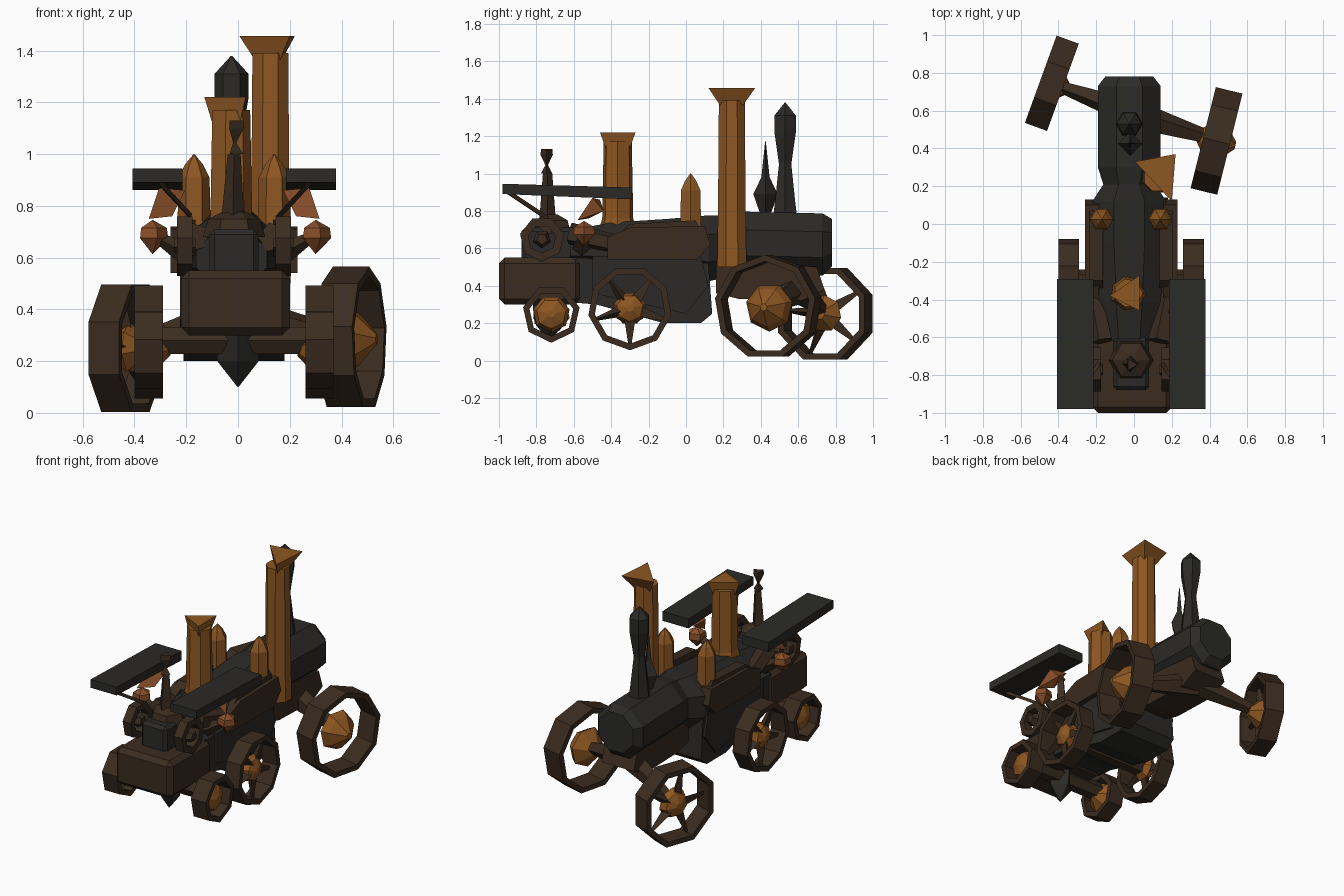
import bpy, bmesh, math
from mathutils import Matrix, Vector

if "Cube" in bpy.data.objects:
    bpy.data.objects.remove(bpy.data.objects["Cube"])


def material(name, c):
    m = bpy.data.materials.new(name)
    m.diffuse_color = (*c, 1)
    m.use_nodes = True
    m.node_tree.nodes["Principled BSDF"].inputs["Base Color"].default_value = m.diffuse_color
    return m


COPPER = material("copper", (0.27, 0.095, 0.016))
RUST = material("rust", (0.24, 0.075, 0.022))
BROWN = material("dark_brown", (0.043, 0.025, 0.014))
IRON = material("dark_iron", (0.024, 0.023, 0.020))


def make(name, verts, faces, mat, mtx=None):
    bm = bmesh.new()
    vs = [bm.verts.new(v) for v in verts]
    for f in faces:
        bm.faces.new([vs[i] for i in f])
    bmesh.ops.remove_doubles(bm, verts=bm.verts, dist=1e-5)
    bmesh.ops.recalc_face_normals(bm, faces=bm.faces)
    if mtx:
        bm.transform(mtx)
    me = bpy.data.meshes.new(name)
    bm.to_mesh(me)
    bm.free()
    me.materials.append(mat)
    ob = bpy.data.objects.new(name, me)
    bpy.context.collection.objects.link(ob)
    return ob


def skin(rings, closed=False):
    """Faces joining equal rings of points; capped unless the rings loop round."""
    n, k = len(rings[0]), len(rings)
    verts = [p for r in rings for p in r]
    faces = []
    for i in range(k if closed else k - 1):
        j = (i + 1) % k
        for a in range(n):
            b = (a + 1) % n
            faces.append((i * n + a, i * n + b, j * n + b, j * n + a))
    if not closed:
        faces += [tuple(range(n)), tuple(range((k - 1) * n, k * n))]
    return verts, faces


def lathe(name, profile, n, mat, mtx, closed=False, phase=0.0):
    """Turn (radius, height) points round local z."""
    rings = [[(max(r, 0.002) * math.cos(phase + a * math.tau / n),
               max(r, 0.002) * math.sin(phase + a * math.tau / n), h)
              for a in range(n)] for r, h in profile]
    return make(name, *skin(rings, closed), mat, mtx)


def at(x, y, z):
    return Matrix.Translation((x, y, z))


def prism(name, prof, x0, x1, mat):
    """Extrude a (y, z) outline across x."""
    return make(name, *skin([[(x, y, z) for y, z in prof] for x in (x0, x1)]), mat)


def box(name, lo, hi, mat, bevel=0.0):
    ob = prism(name, [(lo[1], lo[2]), (hi[1], lo[2]), (hi[1], hi[2]), (lo[1], hi[2])],
               lo[0], hi[0], mat)
    if bevel:
        mod = ob.modifiers.new("bevel", 'BEVEL')
        mod.width, mod.segments = bevel, 1
    return ob


def rod(name, a, b, r0, r1, n, mat):
    a, b = Vector(a), Vector(b)
    d = b - a
    return lathe(name, [(r0, 0), (r1, d.length)], n, mat,
                 Matrix.Translation(a) @ d.to_track_quat('Z', 'Y').to_matrix().to_4x4())


def wheel(name, side, loc, r, w, steer=0.0, hub=0.11, n=9, turn=0.0, out=-0.01, spokes=5):
    m = at(*loc) @ Matrix.Rotation(math.radians(steer), 4, 'Z') \
        @ Matrix.Rotation(side * math.pi / 2, 4, 'Y')
    ph = (0 if side > 0 else math.pi) + turn
    h = w / 2
    lathe(name + "_rim", [(r, -h), (r, h), (r - 0.035, h), (r - 0.035, -h)], n,
          BROWN, m, True, ph)
    lathe(name + "_hub", [(0.03, -h - 0.03), (hub, -0.02), (hub * 0.8, h * 0.4), (0.02, h + out)],
          7, COPPER, m)
    for i in range(spokes):
        a = ph + i * math.tau / spokes
        d = Vector((math.cos(a), math.sin(a), 0))
        rod(name + "_spoke", m @ (d * hub * 0.6), m @ (d * (r - 0.02)), 0.035, 0.008, 3, BROWN)


# Wheels: steered pair at the tail, two fixed pairs forward
wheel("steered_wheel_left", -1, (-0.435, 0.745, 0.25), 0.266, 0.125, -20, 0.10, 8,
      math.pi / 8)
wheel("steered_wheel_right", 1, (0.437, 0.44, 0.285), 0.28, 0.145, -14, 0.13, 9, math.pi,
      0.03, 0)
for s, tag in ((-1, "left"), (1, "right")):
    cx = -0.015 + s * 0.33
    wheel("drive_wheel_" + tag, s, (cx, -0.30, 0.28), 0.225, 0.11, 0, 0.09)
    wheel("small_wheel_" + tag, s, (cx, -0.72, 0.25), 0.155, 0.11, 0, 0.10, 7, 0, -0.01, 0)

# Axles
rod("steering_axle_left", (-0.02, 0.60, 0.38), (-0.42, 0.74, 0.26), 0.075, 0.03, 5, BROWN)
rod("steering_axle_right", (-0.02, 0.58, 0.38), (0.42, 0.45, 0.29), 0.085, 0.035, 5, BROWN)
for y in (-0.30, -0.72):
    rod("fixed_axle", (-0.30, y, 0.28), (0.27, y, 0.28), 0.06, 0.06, 6, BROWN)

# Boiler and waist lofted along y: (y, half width, bottom, top)
sections = [(-0.62, 0.14, 0.50, 0.70), (-0.40, 0.17, 0.48, 0.74), (-0.10, 0.20, 0.48, 0.76),
            (0.12, 0.20, 0.42, 0.78), (0.21, 0.14, 0.44, 0.78), (0.30, 0.17, 0.46, 0.80),
            (0.73, 0.17, 0.45, 0.79), (0.78, 0.13, 0.50, 0.76)]
rings = []
for y, hw, lo, hi in sections:
    rings.append([(-0.025 + 1.06 * hw * math.cos((i + .5) * math.tau / 8),
                   y, (lo + hi) / 2 + 1.06 * (hi - lo) / 2 * math.sin((i + .5) * math.tau / 8))
                  for i in range(8)])
make("boiler", *skin(rings), IRON)

# Lower chassis, steering block and front tank
prism("chassis", [(-0.60, 0.31), (-0.48, 0.30), (-0.12, 0.20), (0.08, 0.20), (0.14, 0.25),
                  (0.12, 0.52), (-0.60, 0.55)], -0.21, 0.18, IRON)
prism("steering_block", [(0.16, 0.36), (0.28, 0.33), (0.62, 0.32), (0.74, 0.38), (0.70, 0.50),
                         (0.16, 0.55)], -0.13, 0.11, BROWN)
box("front_tank", (-0.22, -1.0, 0.30), (0.20, -0.56, 0.55), BROWN, 0.03)
lathe("skid_point", [(0.09, 0.31), (0.08, 0.20), (0, 0.10)], 4, IRON, at(0, -0.73, 0))

# Engine at the front
box("engine_block", (-0.11, -0.88, 0.53), (0.08, -0.60, 0.71), IRON, 0.02)
lathe("engine_dome", [(0.12, 0.68), (0.10, 0.75), (0.04, 0.78)], 6, BROWN, at(-0.015, -0.72, 0))
for s, tag in ((-1, "left"), (1, "right")):
    side = lambda d: -0.015 + s * d
    m = at(side(0.19), -0.77, 0.65) @ Matrix.Rotation(math.pi / 2, 4, 'Y')
    lathe("flywheel_" + tag, [(0.12, -0.03), (0.12, 0.03), (0.075, 0.03), (0.075, -0.03)],
          7, BROWN, m, True)
    lathe("flywheel_hub_" + tag, [(0.03, -0.04), (0.05, 0), (0.03, 0.04)], 5, BROWN, m)
    rod("engine_pipe_" + tag, (side(0.15), -0.62, 0.68), (side(0.2), -0.36, 0.62),
        0.06, 0.05, 5, BROWN)
    # Side panels along the waist
    xs = sorted((side(0.17), side(0.245)))
    prism("side_panel_" + tag, [(-0.42, 0.54), (0.06, 0.54), (0.13, 0.62), (0.10, 0.72),
                                (-0.30, 0.71), (-0.42, 0.66)], *xs, BROWN)
    xs = sorted((side(0.15), side(0.22)))
    prism("upper_panel_" + tag, [(-0.34, 0.69), (0.08, 0.70), (0.05, 0.75), (-0.30, 0.73)],
          *xs, BROWN)
    xs = sorted((side(0.16), side(0.21)))
    prism("side_plate_" + tag, [(-0.50, 0.36), (0.0, 0.25), (0.12, 0.40), (0.08, 0.56),
                                (-0.50, 0.56)], *xs, IRON)
    # Canopy boards
    xs = sorted((side(0.20), side(0.393)))
    prism("canopy_" + tag, [(-0.98, 0.89), (-0.29, 0.862), (-0.29, 0.925), (-0.98, 0.945)],
          *xs, IRON)
    # Lamps, their brackets and the canopy fins
    lathe("lamp_" + tag, [(0, -0.07), (0.06, -0.01), (0.055, 0.03), (0, 0.06)], 5, RUST,
          at(side(0.315), -0.545, 0.685))
    rod("lamp_bracket_" + tag, (side(0.16), -0.56, 0.60), (side(0.30), -0.545, 0.68),
        0.05, 0.02, 4, BROWN)
    make("canopy_fin_" + tag, [(side(0.33), -0.58, 0.75), (side(0.19), -0.46, 0.86),
                               (side(0.29), -0.50, 0.87), (side(0.24), -0.52, 0.76),
                               (side(0.27), -0.44, 0.80)],
         [(0, 3, 4), (0, 4, 2), (0, 2, 1, 3), (1, 2, 4), (1, 4, 3)], RUST)
    rod("canopy_strut_" + tag, (side(0.30), -0.95, 0.90), (side(0.17), -0.74, 0.76),
        0.012, 0.012, 3, BROWN)
    # Pointed valves on the waist
    lathe("valve_" + tag, [(0.065, 0.68), (0.06, 0.91), (0.035, 0.96), (0, 1.0)], 6, COPPER,
          at(side(0.155), 0.025, 0))


def flare(name, x, y, z0, z1, r, tips):
    """Three-cornered chimney mouth: round neck widening to the given tips."""
    low, high = [], []
    for dx, dy in tips:
        k = r / math.hypot(dx, dy)
        low.append((x + dx * k, y + dy * k, z0))
        high.append((x + dx, y + dy, z1))
    make(name, *skin([low, high]), COPPER)


# Copper chimneys with flat three-cornered mouths
lathe("tall_chimney", [(0.085, 0.50), (0.08, 0.80), (0.075, 1.39)], 8, COPPER,
      at(0.125, 0.245, 0), phase=math.pi / 8)
flare("tall_chimney_mouth", 0.125, 0.245, 1.36, 1.457, 0.07,
      [(0.095, 0.125), (-0.12, 0.085), (0.075, -0.125)])
lathe("front_chimney", [(0.125, 0.62), (0.085, 0.76), (0.077, 1.17)], 7, COPPER,
      at(-0.03, -0.365, 0))
flare("front_chimney_mouth", -0.03, -0.365, 1.12, 1.22, 0.07,
      [(-0.10, -0.015), (0.06, -0.095), (0.06, 0.095)])

# Dark stack and spike on the boiler
lathe("dark_stack", [(0.075, 0.76), (0.062, 0.85), (0.038, 1.05), (0.066, 1.22), (0.066, 1.31),
                     (0, 1.38)], 6, IRON, at(-0.025, 0.53, 0))
lathe("boiler_spike", [(0.02, 0.76), (0.065, 0.89), (0.022, 0.98), (0, 1.17)], 4, IRON,
      at(-0.02, 0.425, 0))

# Control lever with its pinched handle
rod("lever", (-0.02, -0.74, 0.74), (-0.015, -0.74, 1.0), 0.045, 0.025, 4, BROWN)
lathe("lever_handle", [(0.035, 1.0), (0.008, 1.045), (0.038, 1.10), (0.035, 1.13)], 3, BROWN,
      at(-0.015, -0.745, 0))
